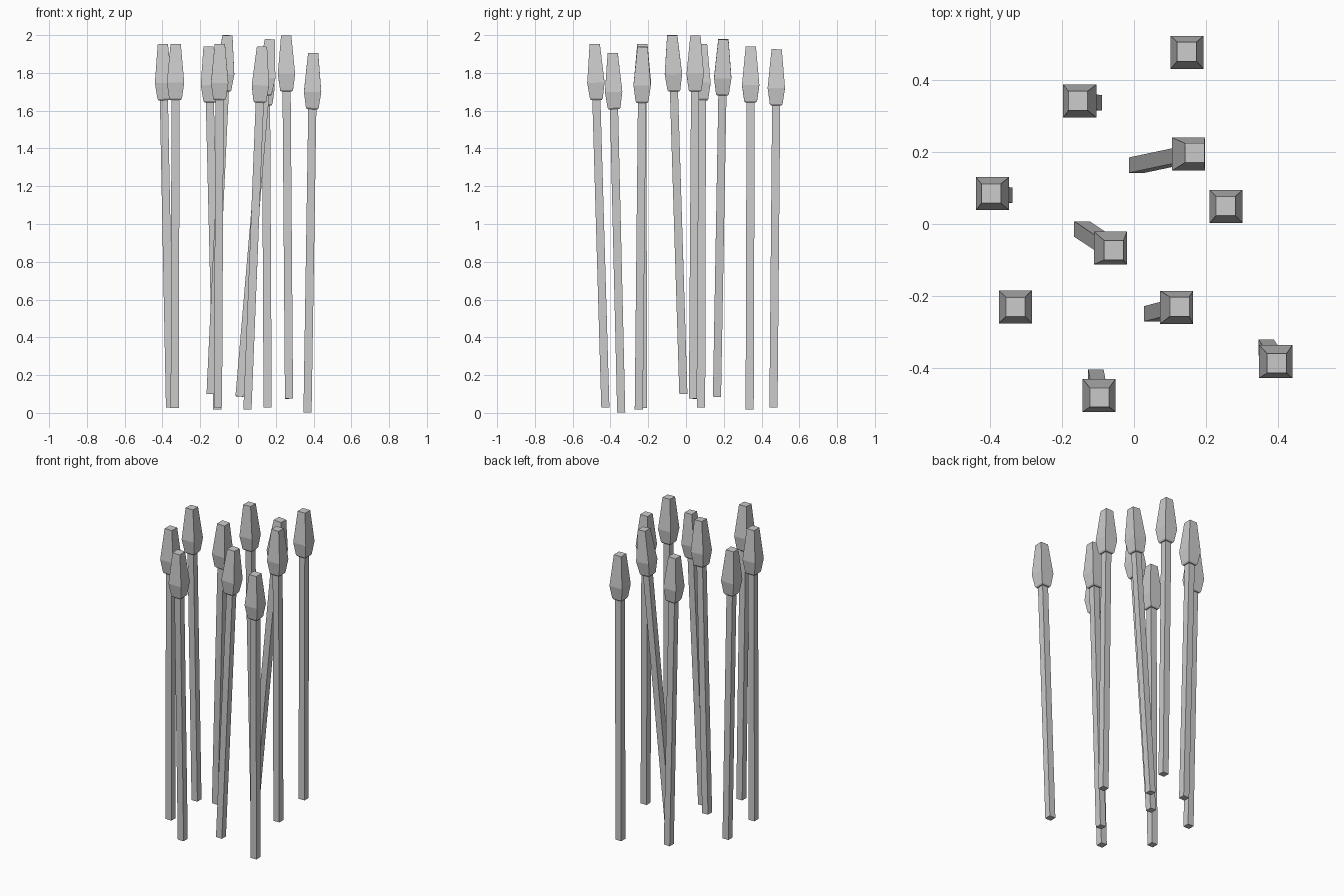
import bpy, bmesh
from mathutils import Vector

if "Cube" in bpy.data.objects:
    bpy.data.objects.remove(bpy.data.objects["Cube"])

# base point -> tip point of every reed
REEDS = [
    ((0.157, 0.463, 0.028), (0.147, 0.480, 1.925)),
    ((-0.110, 0.337, 0.018), (-0.156, 0.343, 1.940)),
    ((0.008, 0.164, 0.087), (0.169, 0.198, 1.978)),
    ((-0.360, 0.080, 0.028), (-0.398, 0.085, 1.952)),
    ((0.270, 0.037, 0.075), (0.255, 0.050, 1.998)),
    ((-0.145, -0.014, 0.101), (-0.056, -0.073, 1.999)),
    ((-0.335, -0.228, 0.027), (-0.330, -0.231, 1.954)),
    ((0.050, -0.250, 0.018), (0.127, -0.230, 1.939)),
    ((-0.106, -0.427, 0.028), (-0.096, -0.483, 1.953)),
    ((0.368, -0.343, 0.002), (0.398, -0.388, 1.905)),
]
HEAD_LEN = 0.297
STEM = [0.0215, 0.0215]                       # half widths


def square_loft(name, rings, base, direction):
    """Closed square column through (half width, height) rings, tilted to direction."""
    bm = bmesh.new()
    loops = [[bm.verts.new((sx * w, sy * w, z))
              for sx, sy in ((-1, -1), (1, -1), (1, 1), (-1, 1))] for w, z in rings]
    for a, b in zip(loops, loops[1:]):
        for i in range(4):
            j = (i + 1) % 4
            bm.faces.new((a[i], a[j], b[j], b[i]))
    bm.faces.new(loops[0][::-1])
    bm.faces.new(loops[-1])
    mesh = bpy.data.meshes.new(name)
    bm.to_mesh(mesh)
    bm.free()
    ob = bpy.data.objects.new(name, mesh)
    bpy.context.collection.objects.link(ob)
    ob.rotation_mode = 'QUATERNION'
    ob.rotation_quaternion = Vector((0, 0, 1)).rotation_difference(direction)
    ob.location = base
    return ob


for n, (base, tip) in enumerate(REEDS, 1):
    base, tip = Vector(base), Vector(tip)
    axis = (tip - base).normalized()
    head_base = tip - axis * HEAD_LEN
    stem_len = (head_base - base).length
    # thin square stem, ending just inside the head
    square_loft(f"reed_stem_{n:02d}", [(STEM[0], 0), (STEM[1], stem_len + 0.01)], base, axis)
    # faceted seed head: chamfered foot, wide belly, narrow flat top
    square_loft(f"reed_head_{n:02d}",
                [(0.028, 0), (0.034, 0.008), (0.046, 0.092), (0.027, HEAD_LEN)],
                head_base, axis)
